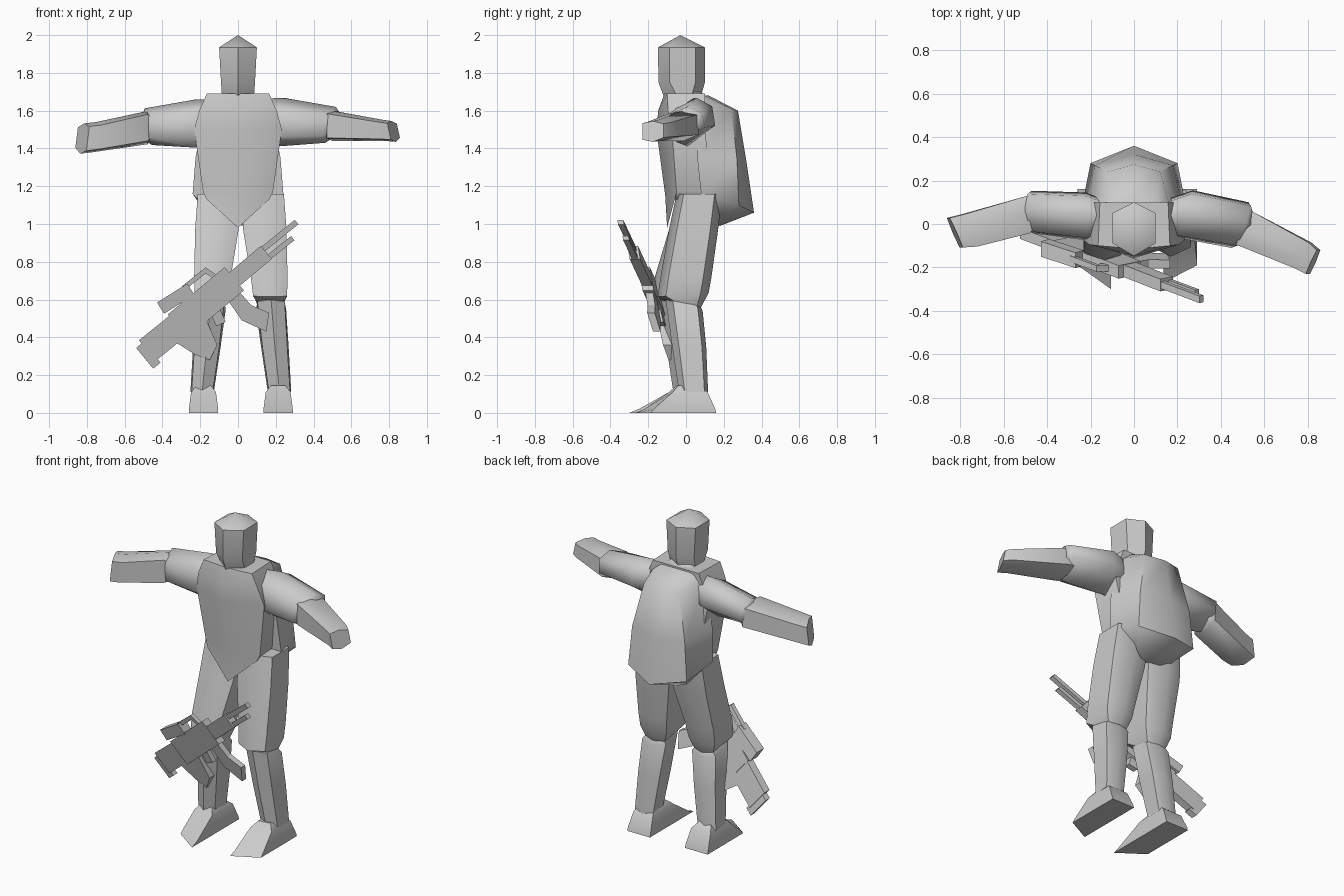
import bpy
import bmesh
from math import radians
from mathutils import Vector

cube = bpy.data.objects.get("Cube")
if cube:
    bpy.data.objects.remove(cube, do_unlink=True)

GREY = (0.6, 0.6, 0.6, 1.0)
material = bpy.data.materials.new("plain grey")
material.use_nodes = True
material.diffuse_color = GREY
material.node_tree.nodes["Principled BSDF"].inputs["Base Color"].default_value = GREY


def loft(name, rings, angle=65):
    """Skin a list of equal-length point rings and cap both ends."""
    bm = bmesh.new()
    loops = [[bm.verts.new(point) for point in ring] for ring in rings]
    count = len(loops[0])
    for low, high in zip(loops, loops[1:]):
        for i in range(count):
            j = (i + 1) % count
            bm.faces.new((low[i], low[j], high[j], high[i]))
    bm.faces.new(loops[0])
    bm.faces.new(loops[-1])
    bmesh.ops.remove_doubles(bm, verts=bm.verts, dist=0.0005)
    bmesh.ops.recalc_face_normals(bm, faces=bm.faces)
    mesh = bpy.data.meshes.new(name)
    bm.to_mesh(mesh)
    bm.free()
    mesh.materials.append(material)
    obj = bpy.data.objects.new(name, mesh)
    bpy.context.collection.objects.link(obj)
    bpy.ops.object.select_all(action='DESELECT')
    obj.select_set(True)
    bpy.context.view_layer.objects.active = obj
    bpy.ops.object.shade_smooth_by_angle(angle=radians(angle))


def mirrored(*half):
    """Close a half ring, listed from front centre to back centre, across x."""
    return list(half) + [(-x, y, z) for x, y, z in reversed(half[1:-1])]


# Unit cross-sections: boxy with soft ridges, front-ridged, and flat underneath
BOXY = [(-1, -0.68), (0, -1), (1, -0.68), (1, 0.68), (0, 1), (-1, 0.68)]
RIDGED = [(-0.9, -0.6), (0, -1), (0.9, -0.6), (1, 0.75), (0, 1), (-1, 0.75)]
CUFF = [(-1, -0.8), (-1, 0.8), (0, 1), (1, 0.75), (1, -0.6), (0, -1)]
SLEEVE = [(-0.35, -1), (-1, -0.6), (-0.9, 0.55), (0.1, 1), (0.85, 0.65), (1, -0.15)]


def level(profile, x, y, z, rx, ry, tilt=0.0):
    """Leg section, tilted upwards toward the back by tilt."""
    return [(x + rx * u, y + ry * v, z + tilt * v) for u, v in profile]


def upright(profile, x, y, z, ry, rz, lean=0.0, twist=0.0):
    """Arm section; lean shifts its top along x, twist shifts its back."""
    return [(x + twist * u + lean * v, y + ry * u, z + rz * v) for u, v in profile]


# Head: six-sided with a front crest and a pointed crown
def head_ring(z, w, front, back, drop=0.0):
    return mirrored((0, front, z - drop), (w, front + 0.06, z),
                    (w, back - 0.05, z), (0, back, z))


loft("head", [
    head_ring(1.68, 0.085, -0.11, 0.08, 0.025),
    head_ring(1.75, 0.09, -0.146, 0.1),
    head_ring(1.935, 0.1, -0.148, 0.1),
    [(0, -0.03, 2.0)] * 6,
], 50)


# Torso: breastplate ending in a point between the thighs
def torso_ring(z, w, front, side, back, drop=0.0):
    return mirrored((0, front, z - drop), (w, side, z),
                    (w * 0.95, back, z), (0, back, z))


loft("torso", [
    torso_ring(1.13, 0.165, -0.1, -0.06, 0.12, 0.15),
    torso_ring(1.17, 0.185, -0.11, -0.05, 0.14, 0.02),
    torso_ring(1.5, 0.232, -0.157, -0.075, 0.1),
    torso_ring(1.6, 0.205, -0.147, -0.095, 0.1),
    torso_ring(1.69, 0.165, -0.115, -0.1, 0.1),
])

# Collar between the shoulders
loft("collar", [
    level(BOXY, 0, 0, 1.66, 0.11, 0.12),
    level(BOXY, 0, 0, 1.7, 0.07, 0.08),
])


# Backpack: narrow top, flared lower edge, tapered underside
def pack_ring(front, side, rear):
    return mirrored((0, front[1], front[2]), front, side, rear)


loft("backpack", [
    pack_ring((0.1, 0.08, 1.02), (0.1, 0.14, 1.0), (0, 0.18, 0.99)),
    pack_ring((0.24, 0.08, 1.16), (0.2, 0.28, 1.1), (0, 0.36, 1.06)),
    pack_ring((0.225, 0.06, 1.35), (0.18, 0.27, 1.34), (0, 0.32, 1.33)),
    pack_ring((0.17, 0.06, 1.64), (0.12, 0.24, 1.61), (0, 0.275, 1.6)),
    pack_ring((0.13, 0.05, 1.69), (0.1, 0.1, 1.68), (0, 0.12, 1.68)),
], 58)

# Legs: each side has its own stance and toe reach
for side, s, step, inward, toe in (("left", 1, 0.0, 0.03, -0.27),
                                   ("right", -1, -0.03, 0.0, -0.3)):
    def x(value):
        return s * (value + inward)

    loft(side + "_thigh", [
        level(BOXY, x(0.1), 0.07, 1.16, 0.113, 0.12),
        level(BOXY, x(0.112), 0.04, 0.97, 0.115, 0.13),
        level(BOXY, x(0.135), step, 0.72, 0.097, 0.135),
        level(BOXY, x(0.14), step - 0.015, 0.625, 0.09, 0.135, 0.01),
        level(BOXY, x(0.14), step + 0.01, 0.57, 0.065, 0.07, -0.01),
    ], 50)
    loft(side + "_shin", [
        level(RIDGED, x(0.14), step, 0.61, 0.05, 0.07, -0.03),
        level(RIDGED, x(0.145), step - 0.01, 0.57, 0.08, 0.098, -0.03),
        level(RIDGED, x(0.165), step + 0.017, 0.35, 0.073, 0.09),
        level(RIDGED, x(0.19), step + 0.04, 0.11, 0.062, 0.077),
    ], 45)

    # Foot: sloping wedge, longest along the inner edge
    inner, outer = x(0.105), x(0.26)
    mid = (inner + outer) / 2

    def sole(z, toe_in, toe_out, heel, squeeze=1.0):
        a, b = mid + (inner - mid) * squeeze, mid + (outer - mid) * squeeze
        return [(a, toe_in, z), (b, toe_out, z), (b, heel, z), (a, heel, z)]

    loft(side + "_foot", [
        sole(0, toe, -0.19, 0.16),
        sole(0.02, toe + 0.05, -0.17, 0.155),
        sole(0.11, -0.09, -0.07, 0.115, 0.85),
        sole(0.145, -0.05, -0.04, 0.07, 0.5),
    ], 40)

# Left arm, swept forward from the elbow
loft("left_upper_arm", [
    upright(SLEEVE, 0.17, 0.03, 1.54, 0.09, 0.125),
    upright(SLEEVE, 0.24, 0.045, 1.54, 0.11, 0.128, 0.0, 0.03),
    upright(SLEEVE, 0.495, -0.005, 1.525, 0.105, 0.095, 0.02, 0.035),
    upright(SLEEVE, 0.525, -0.01, 1.525, 0.065, 0.065, 0.01, 0.02),
])
loft("left_forearm", [
    upright(CUFF, 0.46, 0.0, 1.52, 0.05, 0.05),
    upright(CUFF, 0.5, -0.015, 1.52, 0.08, 0.08, 0.0, 0.03),
    upright(CUFF, 0.78, -0.145, 1.495, 0.06, 0.056, -0.01, 0.03),
    upright(CUFF, 0.825, -0.175, 1.49, 0.055, 0.055, -0.012, 0.025),
], 50)

# Right arm, nearly straight with a drooping hand
loft("right_upper_arm", [
    upright(SLEEVE, -0.16, 0.03, 1.535, 0.09, 0.125),
    upright(SLEEVE, -0.22, 0.035, 1.532, 0.11, 0.128),
    upright(SLEEVE, -0.475, 0.055, 1.515, 0.098, 0.097, -0.02),
    upright(SLEEVE, -0.505, 0.05, 1.515, 0.06, 0.065),
])
loft("right_forearm", [
    upright(CUFF, -0.44, 0.05, 1.515, 0.05, 0.05),
    upright(CUFF, -0.48, 0.045, 1.51, 0.088, 0.088),
    upright(CUFF, -0.76, -0.03, 1.46, 0.074, 0.08, 0.01, -0.03),
    upright(CUFF, -0.825, -0.04, 1.452, 0.068, 0.08, 0.01, -0.03),
], 50)


# Rifle: flat parts lying in one leaning plane
def rifle_part(name, outline, depth):
    def layer(offset):
        return [(x, -0.008 - 0.145 * x - 0.29 * z + offset, z) for x, z in outline]
    loft("rifle_" + name, [layer(-depth), layer(depth)], 20)


def rifle_bar(name, start, end, width, depth):
    a, b = Vector(start), Vector(end)
    side = (b - a).orthogonal().normalized() * width / 2
    rifle_part(name, [a - side, b - side, b + side, a + side], depth)


rifle_bar("stock", (-0.48, 0.33), (-0.3, 0.475), 0.14, 0.025)
rifle_bar("receiver", (-0.32, 0.46), (-0.02, 0.71), 0.16, 0.03)
rifle_bar("butt_plate", (-0.52, 0.36), (-0.43, 0.25), 0.05, 0.02)
rifle_bar("handguard", (-0.04, 0.69), (0.15, 0.85), 0.09, 0.028)
rifle_bar("barrel", (0.08, 0.825), (0.31, 1.01), 0.03, 0.016)
rifle_bar("lower_barrel", (0.12, 0.79), (0.29, 0.925), 0.028, 0.016)
rifle_bar("scope", (-0.41, 0.555), (-0.25, 0.655), 0.07, 0.035)
rifle_bar("handle_top", (-0.29, 0.66), (-0.17, 0.755), 0.025, 0.014)
rifle_bar("handle_front", (-0.18, 0.76), (-0.09, 0.7), 0.025, 0.014)
rifle_bar("grip", (-0.13, 0.56), (-0.09, 0.47), 0.055, 0.018)
rifle_part("front_magazine", [(-0.07, 0.62), (0.0, 0.65), (0.07, 0.57),
                              (0.165, 0.53), (0.15, 0.43), (0.02, 0.49)], 0.02)
rifle_part("rear_magazine", [(-0.26, 0.5), (-0.18, 0.52), (-0.11, 0.36),
                             (-0.15, 0.28), (-0.23, 0.31), (-0.34, 0.38)], 0.025)
